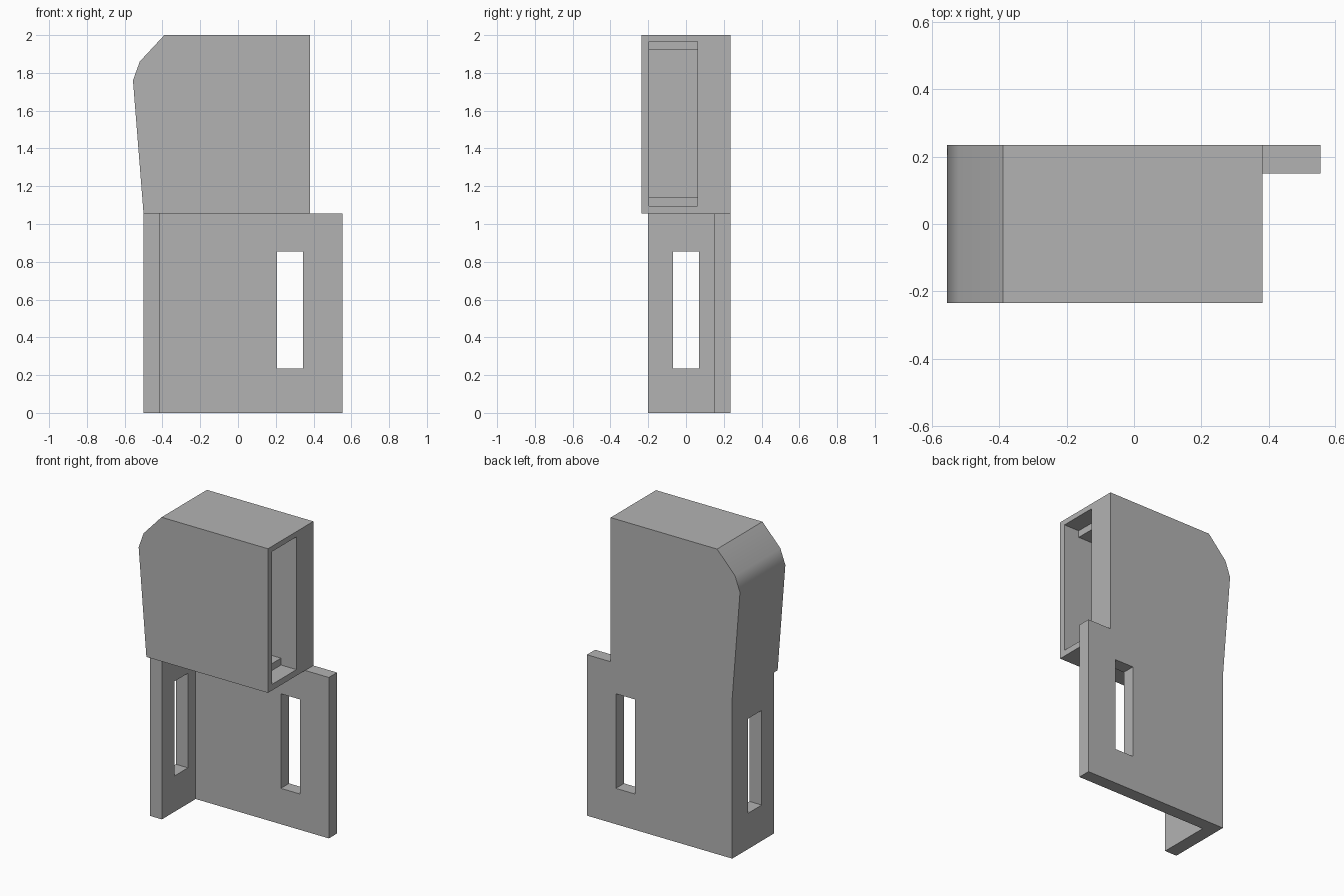
import bpy
import bmesh
from math import radians

cube = bpy.data.objects.get("Cube")
if cube:
    bpy.data.objects.remove(cube, do_unlink=True)

# Single plain grey material
grey = bpy.data.materials.new("plain_grey")
grey.use_nodes = True
COLOUR = (0.45, 0.45, 0.45, 1)
grey.diffuse_color = COLOUR
grey.node_tree.nodes["Principled BSDF"].inputs["Base Color"].default_value = COLOUR


def prism(name, profile, y0, y1):
    """Extrude an (x, z) profile from y0 to y1."""
    bm = bmesh.new()
    face = bm.faces.new([bm.verts.new((x, y0, z)) for x, z in profile])
    out = bmesh.ops.extrude_face_region(bm, geom=[face])
    verts = [v for v in out["geom"] if isinstance(v, bmesh.types.BMVert)]
    bmesh.ops.translate(bm, verts=verts, vec=(0, y1 - y0, 0))
    bmesh.ops.recalc_face_normals(bm, faces=bm.faces)
    mesh = bpy.data.meshes.new(name)
    bm.to_mesh(mesh)
    bm.free()
    mesh.materials.append(grey)
    obj = bpy.data.objects.new(name, mesh)
    bpy.context.collection.objects.link(obj)
    return obj


def box(name, x, y, z):
    return prism(name, [(x[0], z[0]), (x[1], z[0]), (x[1], z[1]), (x[0], z[1])], *y)


def combine(target, other, operation):
    """Apply a boolean and remove the helper."""
    mod = target.modifiers.new(operation, "BOOLEAN")
    mod.operation, mod.object, mod.solver = operation, other, "EXACT"
    bpy.ops.object.select_all(action="DESELECT")
    bpy.context.view_layer.objects.active = target
    target.select_set(True)
    bpy.ops.object.modifier_apply(modifier=mod.name)
    bpy.data.objects.remove(other, do_unlink=True)


BACK = 0.235
SPLIT = 1.055
SLOT_Z = (0.235, 0.855)

# Upper housing with sloped side and chamfered shoulder
holder = prism("holder_body", [(-0.5, SPLIT), (0.382, SPLIT), (0.382, 2), (-0.39, 2),
                               (-0.52, 1.86), (-0.556, 1.76)], -BACK, BACK)

# Lower back plate and side plate, sunk slightly into the housing
combine(holder, box("back_plate", (-0.5, 0.554), (0.15, BACK), (0, SPLIT)), "UNION")
combine(holder, box("side_plate", (-0.5, -0.412), (-0.2, BACK), (0, SPLIT)), "UNION")

# Mounting slots
combine(holder, box("back_slot", (0.206, 0.344), (0, 0.4), SLOT_Z), "DIFFERENCE")
combine(holder, box("side_slot", (-0.7, -0.3), (-0.07, 0.07), SLOT_Z), "DIFFERENCE")

# Stepped pocket opening to the side
POCKET_Y = (-0.195, 0.06)
combine(holder, box("pocket_mouth", (0.27, 0.5), POCKET_Y, (1.095, 1.965)), "DIFFERENCE")
combine(holder, box("pocket_inner", (-0.4, 0.3), POCKET_Y, (1.14, 1.92)), "DIFFERENCE")

# Smooth the shoulder while keeping the flat faces flat
bpy.ops.object.select_all(action="DESELECT")
holder.select_set(True)
bpy.context.view_layer.objects.active = holder
bpy.ops.object.shade_smooth_by_angle(angle=radians(30))
weighted = holder.modifiers.new("flat_faces", "WEIGHTED_NORMAL")
weighted.keep_sharp = True
